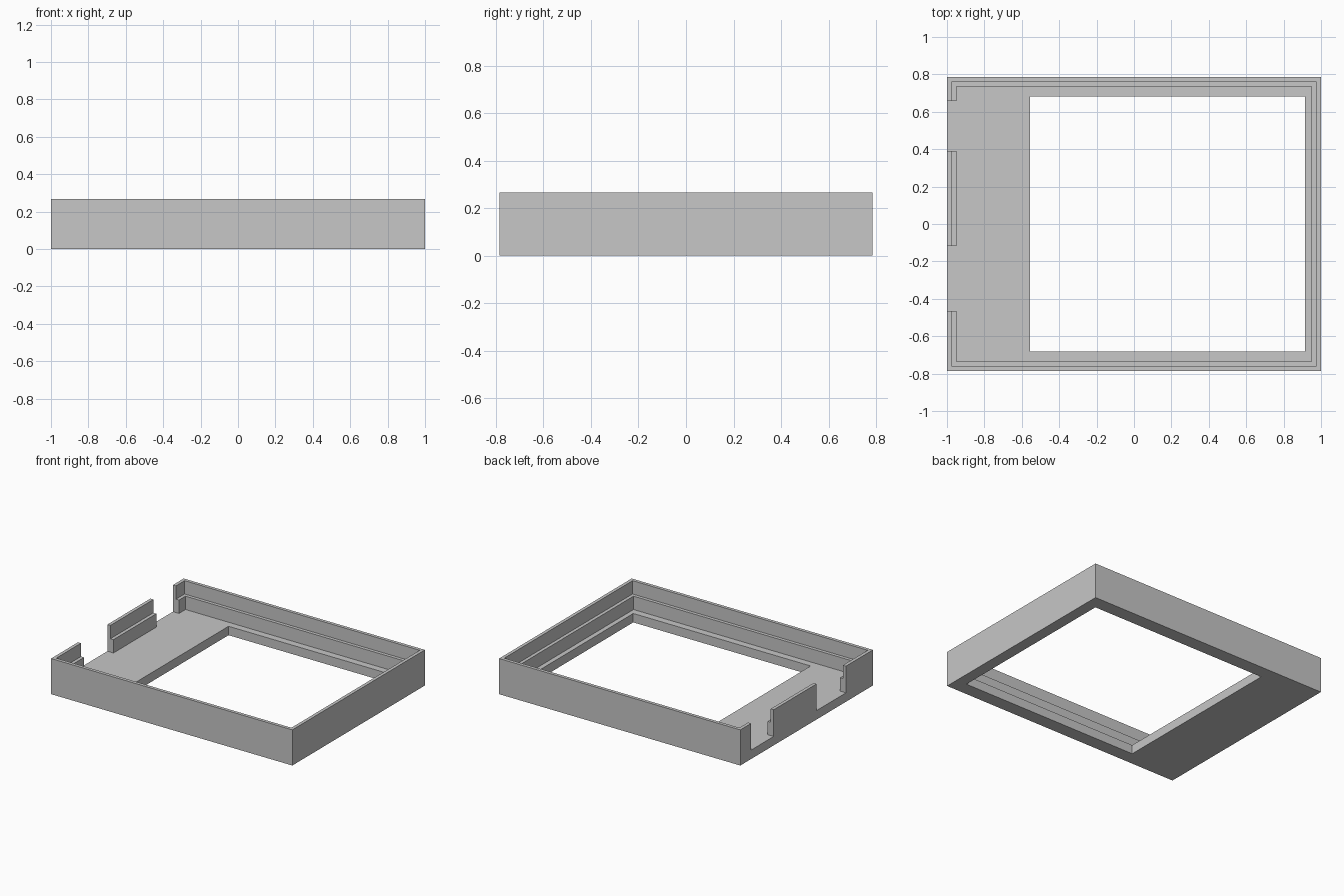
import bpy

cube = bpy.data.objects.get("Cube")
if cube:
    bpy.data.objects.remove(cube, do_unlink=True)

# Main sizes
HALF_X, HALF_Y, HEIGHT = 1.0, 0.785, 0.267
FLOOR, LEDGE, LIP = 0.067, 0.167, 0.025
ABOVE = HEIGHT + 0.1

grey = bpy.data.materials.new("plain grey")
grey.use_nodes = True
colour = (0.57, 0.57, 0.57, 1)
grey.diffuse_color = colour
grey.node_tree.nodes["Principled BSDF"].inputs["Base Color"].default_value = colour


def box(name, x, y, z):
    """Box spanning the given (low, high) ranges."""
    bpy.ops.mesh.primitive_cube_add(size=1)
    obj = bpy.context.object
    obj.name = name
    spans = (x, y, z)
    for v in obj.data.vertices:
        v.co = [s[1] if c > 0 else s[0] for c, s in zip(v.co, spans)]
    obj.data.materials.append(grey)
    return obj


def carve(target, *spans):
    """Cut a box-shaped space out of the target."""
    cutter = box("cutter", *spans)
    cutter.hide_render = True
    mod = target.modifiers.new("carve", "BOOLEAN")
    mod.operation = "DIFFERENCE"
    mod.solver = "EXACT"
    mod.object = cutter
    bpy.context.view_layer.objects.active = target
    bpy.ops.object.modifier_apply(modifier=mod.name)
    bpy.data.objects.remove(cutter, do_unlink=True)


# Outer block of the tray
tray = box("bezel_tray", (-HALF_X, HALF_X), (-HALF_Y, HALF_Y), (0, HEIGHT))

# Inner cavity down to the floor, then the wider recess that leaves a stepped ledge
for inset, bottom in ((2 * LIP, FLOOR), (LIP, LEDGE)):
    x, y = HALF_X - inset, HALF_Y - inset
    carve(tray, (-x, x), (-y, y), (bottom, ABOVE))

# Window opening through the floor
carve(tray, (-0.556, 0.915), (-0.682, 0.682), (-0.1, ABOVE))

# Two notches through the side wall
for y_range in ((-0.466, -0.118), (0.39, 0.658)):
    carve(tray, (-HALF_X - 0.1, -HALF_X + 0.1), y_range, (FLOOR, ABOVE))
